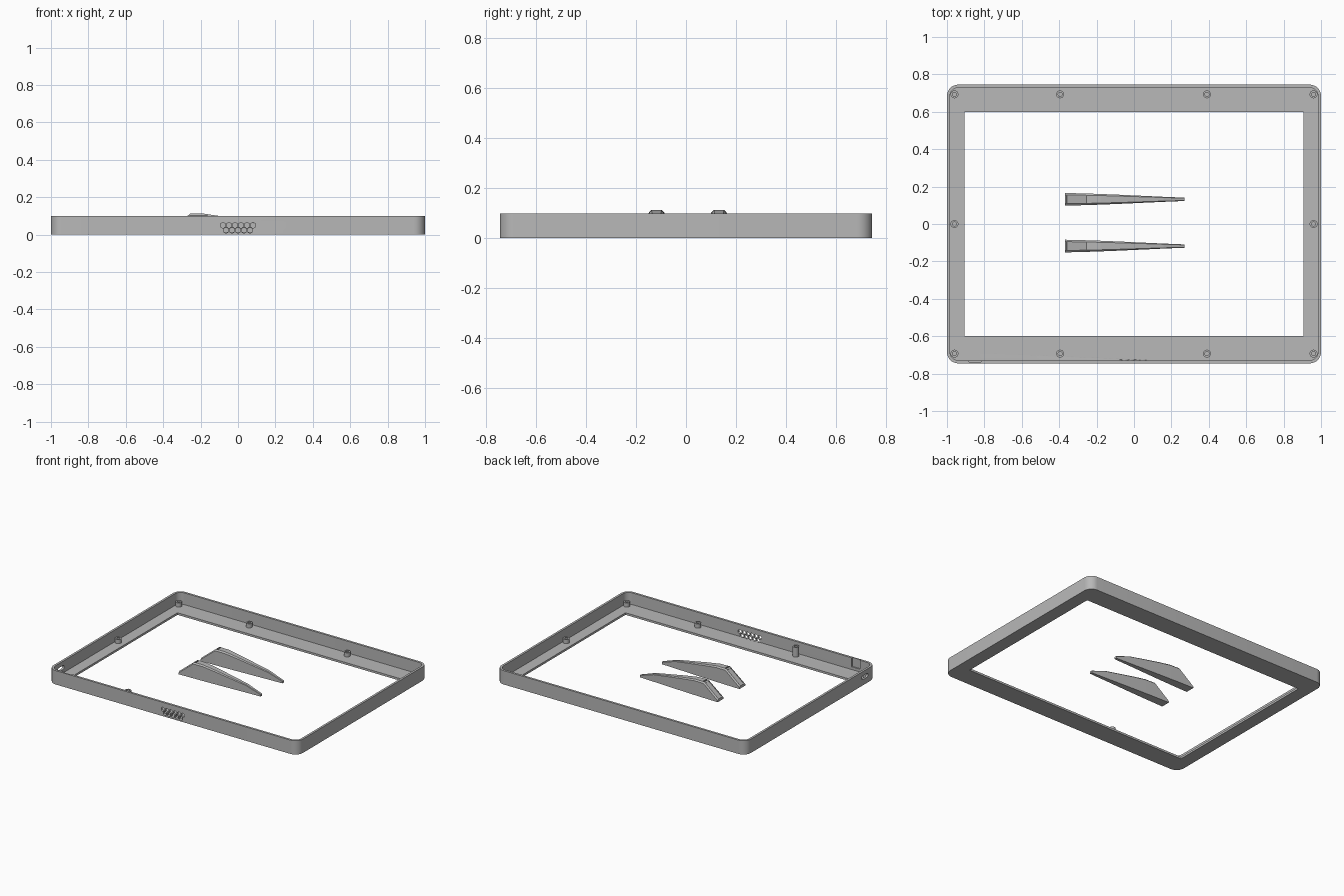
import bpy, bmesh, math
from mathutils import Matrix, Vector

if "Cube" in bpy.data.objects:
    bpy.data.objects.remove(bpy.data.objects["Cube"])

grey = bpy.data.materials.new("matte grey")
grey.diffuse_color = (0.48, 0.48, 0.48, 1)
grey.use_nodes = True
grey.node_tree.nodes["Principled BSDF"].inputs["Base Color"].default_value = grey.diffuse_color


def add(name, bm):
    bmesh.ops.recalc_face_normals(bm, faces=bm.faces)
    mesh = bpy.data.meshes.new(name)
    bm.to_mesh(mesh)
    bm.free()
    mesh.materials.append(grey)
    ob = bpy.data.objects.new(name, mesh)
    bpy.context.collection.objects.link(ob)
    return ob


def loft(name, loops, cap=True):
    """Skin a row of equal-length closed loops."""
    bm = bmesh.new()
    rows = [[bm.verts.new(p) for p in loop] for loop in loops]
    n = len(rows[0])
    for a, b in zip(rows, rows[1:]):
        for i in range(n):
            bm.faces.new((a[i], a[(i + 1) % n], b[(i + 1) % n], b[i]))
    if cap:
        bm.faces.new(rows[0])
        bm.faces.new(rows[-1])
    return add(name, bm)


def box(name, centre, size, tilt=0):
    bm = bmesh.new()
    mat = Matrix.Translation(centre) @ Matrix.Rotation(tilt, 4, 'Y') @ Matrix.Diagonal((*size, 1))
    bmesh.ops.create_cube(bm, size=1, matrix=mat)
    return add(name, bm)


def prism(name, pts, axis, lo, hi):
    """Extrude a 2D outline along x, y or z."""
    def place(p, d):
        v = list(p)
        v.insert(axis, d)
        return v
    return loft(name, [[place(p, d) for p in pts] for d in (lo, hi)])


def rounded(hx, hy, r, cx=0, cy=0, seg=8):
    pts = []
    for k, (sx, sy) in enumerate(((1, 1), (-1, 1), (-1, -1), (1, -1))):
        for i in range(seg + 1):
            a = math.pi / 2 * (k + i / seg)
            pts.append((cx + sx * (hx - r) + r * math.cos(a), cy + sy * (hy - r) + r * math.sin(a)))
    return pts


def cut(ob, cutter):
    cutter.hide_render = True
    m = ob.modifiers.new("cut", 'BOOLEAN')
    m.operation, m.solver, m.object = 'DIFFERENCE', 'EXACT', cutter
    bpy.context.view_layer.objects.active = ob
    bpy.ops.object.modifier_apply(modifier=m.name)
    bpy.data.objects.remove(cutter)


def smooth(ob):
    bpy.ops.object.select_all(action='DESELECT')
    ob.select_set(True)
    bpy.context.view_layer.objects.active = ob
    bpy.ops.object.shade_smooth_by_angle(angle=math.radians(30))


# Bezel tray: thin wall, floor with a large window
FLOOR = 0.015
bezel = prism("bezel_frame", rounded(1, 0.745, 0.06), 2, 0, 0.1)
cut(bezel, prism("cavity", rounded(0.984, 0.729, 0.045), 2, FLOOR, 0.2))
cut(bezel, box("window", (0, 0, 0), (1.81, 1.2, 0.2)))

# Honeycomb vent in the front wall
for count, z in ((6, 0.05), (5, 0.023)):
    for i in range(count):
        x = (i - (count - 1) / 2) * 0.032
        hexagon = [(x + 0.0155 * math.sin(math.pi / 3 * k), z + 0.0155 * math.cos(math.pi / 3 * k))
                   for k in range(6)]
        cut(bezel, prism("vent_hole", hexagon, 1, -0.8, -0.725))

# Rounded port slot in the left wall, shallow pocket inside the front wall
cut(bezel, prism("port", rounded(0.035, 0.014, 0.013, -0.62, 0.055), 0, -1.1, -0.97))
cut(bezel, box("pocket", (-0.85, -0.727, 0.075), (0.065, 0.02, 0.08)))
smooth(bezel)


# Hollow screw bosses on the floor
def boss(x, y, top):
    prof = [(0.021, FLOOR - 0.003), (0.021, top), (0.011, top), (0.011, FLOOR + 0.002)]
    loops = [[(x + r * math.cos(math.tau * i / 24), y + r * math.sin(math.tau * i / 24), z)
              for i in range(24)] for r, z in prof]
    smooth(loft("screw_boss", loops))


for sy in (-1, 1):
    for x in (-0.96, -0.395, 0.39, 0.96):
        boss(x, sy * 0.693, 0.085 if (x == -0.395 and sy < 0) else 0.045)
for x in (-0.96, 0.96):
    boss(x, 0, 0.045)


# Tapered support feet: x, half width, height
STATIONS = [(-0.37, 0.034, 0.02), (-0.255, 0.031, 0.113), (-0.18, 0.0285, 0.112), (-0.08, 0.0245, 0.097),
            (0.157, 0.0135, 0.055), (0.27, 0.009, 0.016)]


def foot(cy):
    loops = []
    for x, w, h in STATIONS:
        c = 0.3 * w
        loops.append([(x, cy - w, 0), (x, cy + w, 0), (x, cy + w, h - c),
                      (x, cy + w - c, h), (x, cy - w + c, h), (x, cy - w, h - c)])
    ob = loft("support_foot", loops)
    # Pad recess on the sloped end, and a groove across the crest
    slope = math.atan2(0.093, 0.115)
    cut(ob, box("pad_recess", (-0.3125, cy, 0.0665), (0.125, 0.042, 0.01), -slope))
    cut(ob, box("crest_groove", (-0.247, cy, 0.113), (0.01, 0.042, 0.016)))


for cy in (0.132, -0.118):
    foot(cy)
